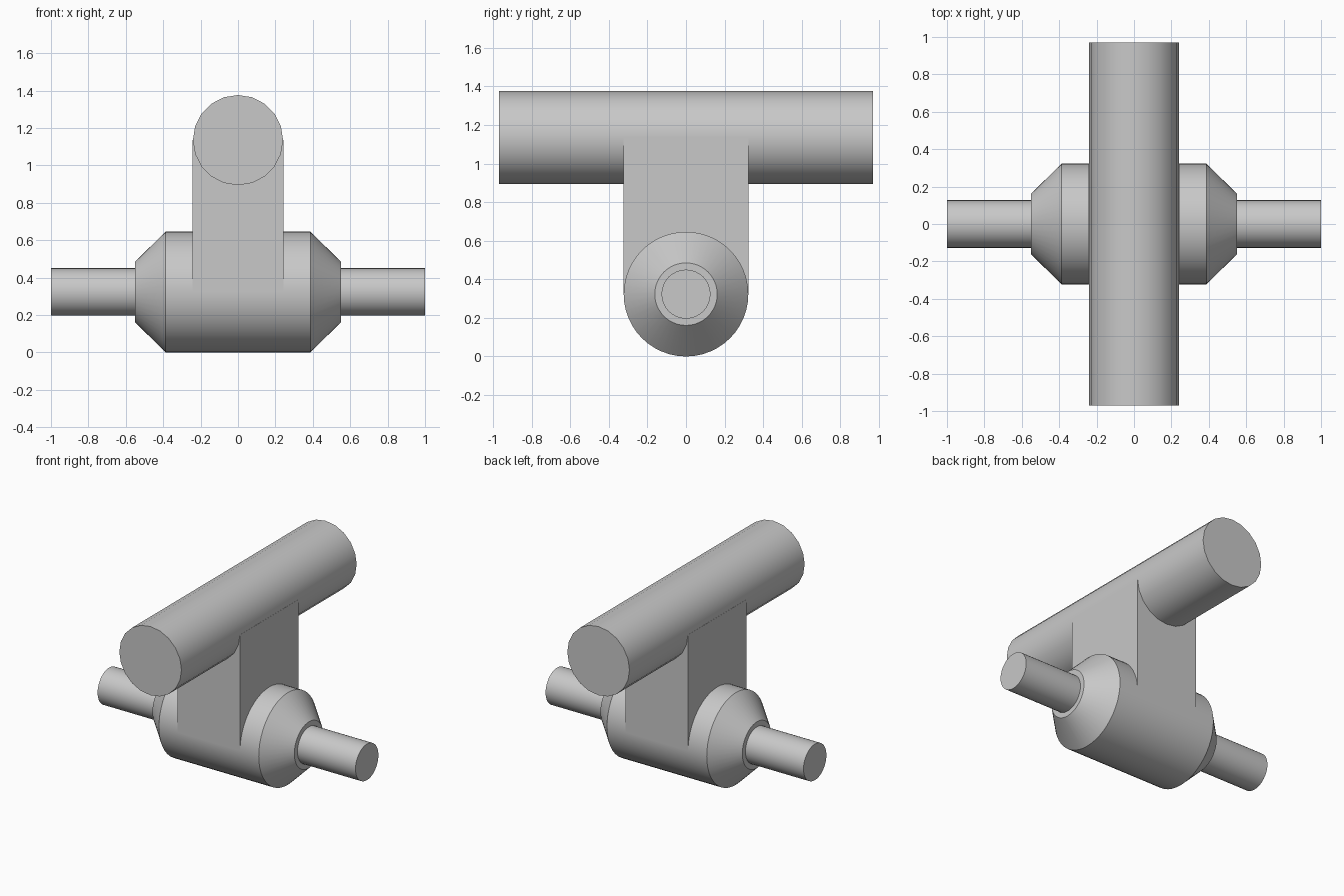
import bpy, bmesh, math
from mathutils import Matrix

cube = bpy.data.objects.get("Cube")
if cube:
    bpy.data.objects.remove(cube, do_unlink=True)

GREY = (0.58, 0.58, 0.58, 1)
metal = bpy.data.materials.new("plain_grey")
metal.use_nodes = True
metal.diffuse_color = GREY
metal.node_tree.nodes["Principled BSDF"].inputs["Base Color"].default_value = GREY

AXLE_Z = 0.323
GRIP_Z = 1.135


def finish(name, bm, location):
    """Turn a bmesh into a shaded object."""
    bmesh.ops.recalc_face_normals(bm, faces=bm.faces)
    mesh = bpy.data.meshes.new(name)
    bm.to_mesh(mesh)
    bm.free()
    mesh.materials.append(metal)
    obj = bpy.data.objects.new(name, mesh)
    obj.location = location
    bpy.context.collection.objects.link(obj)
    bpy.ops.object.select_all(action="DESELECT")
    obj.select_set(True)
    bpy.context.view_layer.objects.active = obj
    bpy.ops.object.shade_smooth_by_angle(angle=math.radians(30))
    return obj


def turned(name, profile, sides, z, turn=0):
    """Lathe (position, radius) pairs around x, with flat end caps."""
    bm = bmesh.new()
    rings = []
    for x, r in profile:
        angles = [math.tau * i / sides for i in range(sides)]
        rings.append([bm.verts.new((x, r * math.sin(a), r * math.cos(a))) for a in angles])
    for a, b in zip(rings, rings[1:]):
        for i in range(sides):
            j = (i + 1) % sides
            bm.faces.new((a[i], a[j], b[j], b[i]))
    bm.faces.new(rings[0])
    bm.faces.new(rings[-1])
    bm.transform(Matrix.Rotation(turn, 4, "Z"))
    return finish(name, bm, (0, 0, z))


# Barrel with coned ends
turned("barrel", [(-0.55, 0.162), (-0.387, 0.323), (0.387, 0.323), (0.55, 0.162)], 48, AXLE_Z)

# Thin axle stubs on both sides
for name, side in (("left_axle", 1), ("right_axle", -1)):
    turned(name, [(side * 0.5, 0.127), (side, 0.127)], 32, AXLE_Z)

# Cross bar running front to back
turned("cross_bar", [(-0.97, 0.241), (0.97, 0.241)], 20, GRIP_Z, math.pi / 2)

# Block joining the bar to the barrel
bm = bmesh.new()
bmesh.ops.create_cube(bm, size=1)
bm.transform(Matrix.Diagonal((0.484, 0.646, GRIP_Z - AXLE_Z, 1)))
finish("neck", bm, (0, 0, (GRIP_Z + AXLE_Z) / 2))
